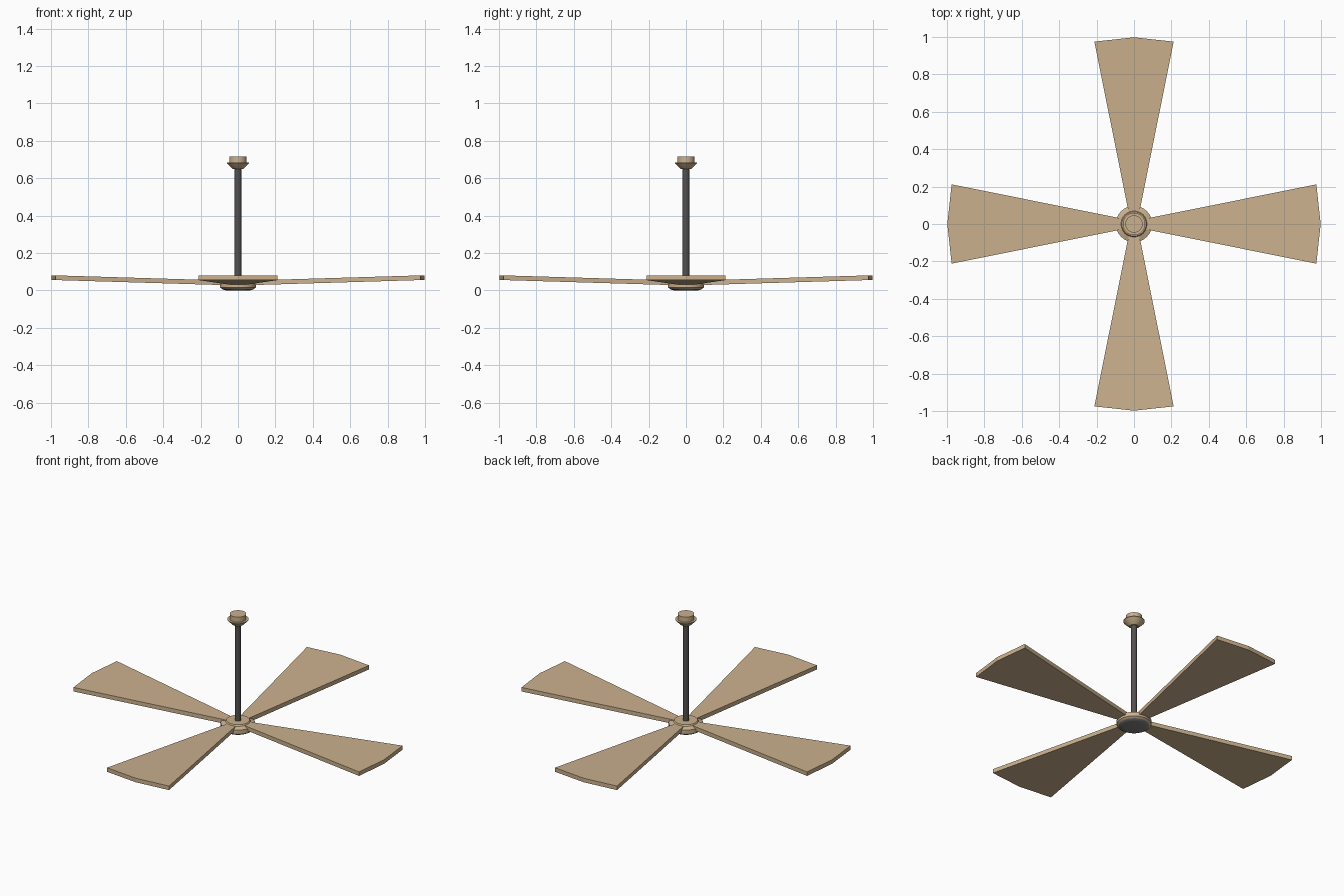
import bpy, bmesh, math
from mathutils import Matrix

cube = bpy.data.objects.get("Cube")
if cube:
    bpy.data.objects.remove(cube, do_unlink=True)


def material(name, rgb):
    m = bpy.data.materials.new(name)
    m.use_nodes = True
    m.diffuse_color = (*rgb, 1)
    m.node_tree.nodes["Principled BSDF"].inputs["Base Color"].default_value = (*rgb, 1)
    return m


wood = material("light wood", (0.60, 0.44, 0.27))
metal = material("dark metal", (0.09, 0.08, 0.08))
glass = material("grey lens", (0.21, 0.21, 0.21))


def finish(name, bm, mat, smooth=False):
    bmesh.ops.recalc_face_normals(bm, faces=bm.faces)
    mesh = bpy.data.meshes.new(name)
    bm.to_mesh(mesh)
    bm.free()
    mesh.materials.append(mat)
    obj = bpy.data.objects.new(name, mesh)
    bpy.context.collection.objects.link(obj)
    if smooth:
        bpy.ops.object.select_all(action="DESELECT")
        obj.select_set(True)
        bpy.context.view_layer.objects.active = obj
        bpy.ops.object.shade_smooth_by_angle(angle=math.radians(30))
    return obj


def lathe(name, profile, mat, sides=32):
    """Turn a radius/height profile about z and cap both ends."""
    bm = bmesh.new()
    rings = [[bm.verts.new((r * math.cos(math.tau * i / sides),
                            r * math.sin(math.tau * i / sides), z))
              for i in range(sides)] for r, z in profile]
    for low, high in zip(rings, rings[1:]):
        for i in range(sides):
            j = (i + 1) % sides
            bm.faces.new((low[i], low[j], high[j], high[i]))
    bm.faces.new(rings[0])
    bm.faces.new(rings[-1])
    return finish(name, bm, mat, True)


# Motor hub with its lens underneath
lathe("hub", [(0.085, 0.008), (0.097, 0.016), (0.097, 0.042), (0.07, 0.052),
              (0.065, 0.06), (0.045, 0.06)], wood)
lathe("lens", [(0.06, 0), (0.075, 0.002), (0.085, 0.008)], glass)

# Hanging rod
lathe("rod", [(0.018, 0.055), (0.018, 0.66)], metal, 24)

# Ceiling mount: flared cup and cap
lathe("mount_cup", [(0.025, 0.648), (0.035, 0.655), (0.05, 0.67),
                    (0.06, 0.68), (0.06, 0.684)], wood)
lathe("mount_cap", [(0.046, 0.684), (0.046, 0.715)], wood)

# Four flared blades, rising slightly to a shallow pointed tip
outline = [(0.06, -0.028), (0.975, -0.212), (0.998, 0), (0.975, 0.212), (0.06, 0.028)]
for n, side in enumerate(("left", "back", "right", "front")):
    bm = bmesh.new()
    base = bm.faces.new([bm.verts.new((x, y, 0.026 + 0.03 * x)) for x, y in outline])
    top = bmesh.ops.extrude_face_region(bm, geom=[base])["geom"]
    bmesh.ops.translate(bm, vec=(0, 0, 0.025),
                        verts=[v for v in top if isinstance(v, bmesh.types.BMVert)])
    bmesh.ops.rotate(bm, matrix=Matrix.Rotation(n * math.pi / 2, 3, "Z"), verts=bm.verts)
    finish(side + "_blade", bm, wood)
